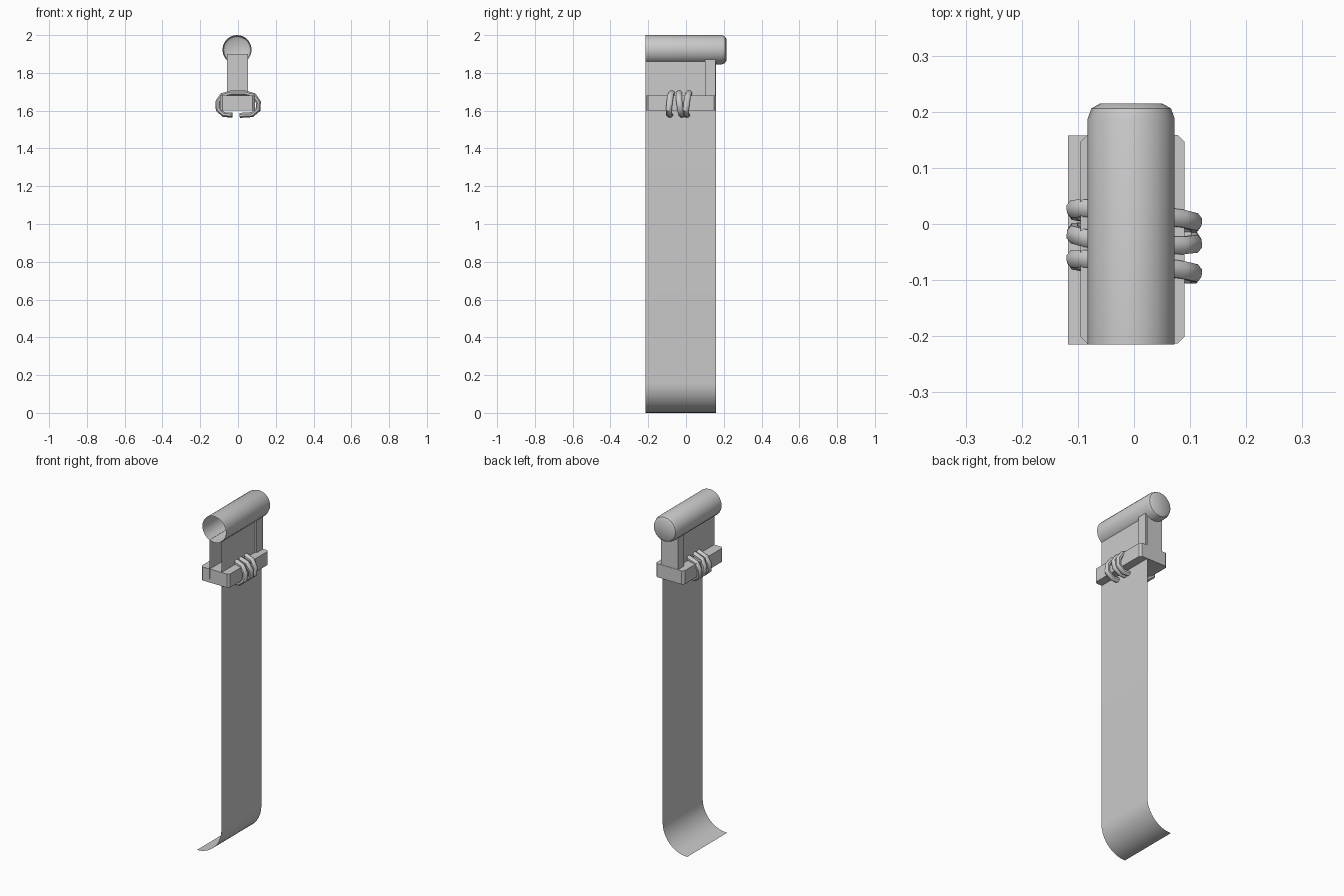
import bpy, bmesh, math
from mathutils import Vector

if "Cube" in bpy.data.objects:
    bpy.data.objects.remove(bpy.data.objects["Cube"])


def make_object(name, verts, faces, smooth=True):
    mesh = bpy.data.meshes.new(name)
    mesh.from_pydata(verts, [], faces)
    obj = bpy.data.objects.new(name, mesh)
    bpy.context.collection.objects.link(obj)
    if smooth:
        bpy.context.view_layer.objects.active = obj
        obj.select_set(True)
        bpy.ops.object.shade_smooth_by_angle(angle=math.radians(40))
        obj.select_set(False)
    return obj


def grid_faces(rows, cols, wrap=False):
    last = cols if wrap else cols - 1
    return [(r * cols + c, r * cols + (c + 1) % cols,
             (r + 1) * cols + (c + 1) % cols, (r + 1) * cols + c)
            for r in range(rows - 1) for c in range(last)]


def box(name, lo, hi, bevel=0.0):
    bm = bmesh.new()
    bmesh.ops.create_cube(bm, size=1)
    for v in bm.verts:
        v.co = Vector(lo[i] + (v.co[i] + 0.5) * (hi[i] - lo[i]) for i in range(3))
    if bevel:
        upright = [e for e in bm.edges
                   if abs(e.verts[0].co.z - e.verts[1].co.z) > 0.01]
        bmesh.ops.bevel(bm, geom=upright, offset=bevel, segments=1, affect='EDGES')
    mesh = bpy.data.meshes.new(name)
    bm.to_mesh(mesh)
    bm.free()
    obj = bpy.data.objects.new(name, mesh)
    bpy.context.collection.objects.link(obj)
    return obj


def cloth(name, profile, y0, y1):
    verts = [(x, y, z) for x, z in profile for y in (y0, y1)]
    return make_object(name, verts, grid_faces(len(profile), 2))


# Hollow pole, open at the front and rounded at the back
SIDES = 20
profile = [(0.0775, -0.215), (0.0775, 0.188), (0.071, 0.206), (0.055, 0.215)]
verts = []
for r, y in profile:
    for i in range(SIDES):
        a = 2 * math.pi * i / SIDES
        verts.append((-0.005 + r * math.cos(a), y, 1.9225 + r * math.sin(a)))
cap = tuple(range(3 * SIDES, 4 * SIDES))
pole = make_object("pole", verts, grid_faces(4, SIDES, True) + [cap])

# Post and clamp bar
box("back_post", (-0.058, 0.10, 1.65), (0.052, 0.157, 1.9))
box("clamp_bar", (-0.095, -0.213, 1.6), (0.09, 0.159, 1.68), 0.012)

# Hanging cloth with a curled foot, and its return flap below the pole
R = 0.16
curl = [(-0.118 + R * math.cos(a), R - R * math.sin(a))
        for a in [math.pi / 2 * i / 10 for i in range(11)]]
cloth("long_cloth", [(0.042, 1.866)] + curl, -0.215, 0.158)
cloth("return_flap", [(-0.035, 1.62), (-0.035, 1.853)], -0.215, 0.158)


# Rope loops around the bar, open underneath
def rope_loop(name, y_left, y_right, lean):
    path = [(-0.03, 1.577), (-0.075, 1.579), (-0.105, 1.605), (-0.107, 1.645),
            (-0.085, 1.68), (-0.035, 1.694), (0.035, 1.694), (0.085, 1.68),
            (0.108, 1.645), (0.106, 1.605), (0.075, 1.579), (0.01, 1.575)]
    n, sides, rad = len(path), 8, 0.017
    pts = []
    for i, (x, z) in enumerate(path):
        t = (x + 0.11) / 0.22
        pts.append(Vector((x, y_left + (y_right - y_left) * t
                           + lean * (z - 1.64) / 0.06, z)))
    verts = []
    for i, p in enumerate(pts):
        d = (pts[min(i + 1, n - 1)] - pts[max(i - 1, 0)]).normalized()
        side = (Vector((0, 1, 0)) - d * d.y).normalized()
        up = d.cross(side)
        for k in range(sides):
            a = 2 * math.pi * (k + 0.5) / sides
            verts.append(p + side * math.cos(a) * rad + up * math.sin(a) * rad * 0.85)
    ends = [tuple(reversed(range(sides))), tuple(range((n - 1) * sides, n * sides))]
    make_object(name, verts, grid_faces(n, sides, True) + ends)


for i, (yl, yr, lean) in enumerate([(0.027, 0.003, 0.006),
                                    (-0.018, -0.035, -0.008),
                                    (-0.062, -0.088, 0.005)]):
    rope_loop(f"rope_loop_{i + 1}", yl, yr, lean)
